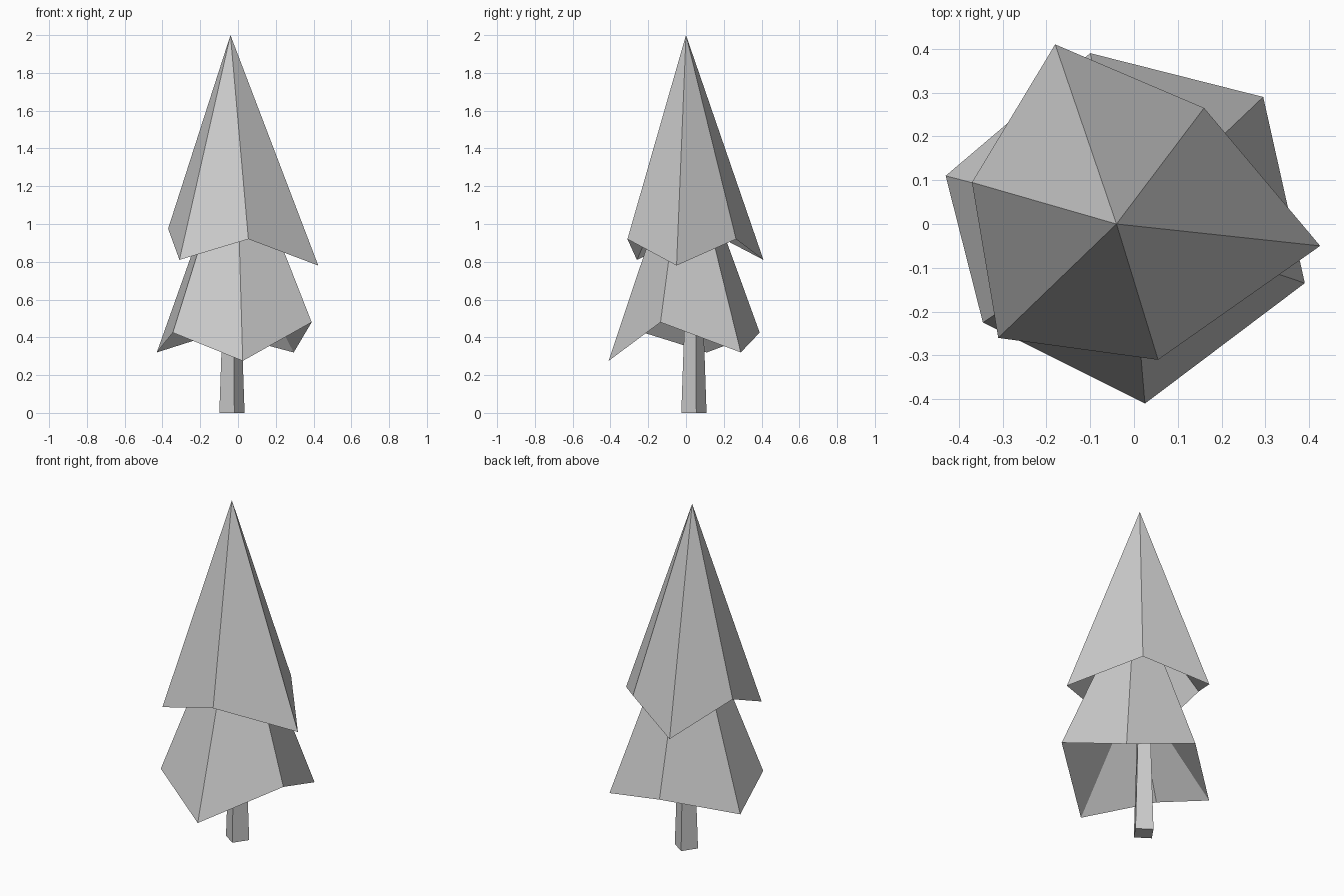
import bpy
import bmesh
from math import radians
from mathutils import Matrix, Vector

if "Cube" in bpy.data.objects:
    bpy.data.objects.remove(bpy.data.objects["Cube"], do_unlink=True)

# One plain material for the whole tree
grey = bpy.data.materials.new("pale_grey")
grey.use_nodes = True
colour = (0.6, 0.6, 0.6, 1)
grey.diffuse_color = colour
grey.node_tree.nodes["Principled BSDF"].inputs["Base Color"].default_value = colour


def finish(name, bm):
    """Turn a bmesh into a flat shaded object."""
    bmesh.ops.recalc_face_normals(bm, faces=bm.faces)
    mesh = bpy.data.meshes.new(name)
    bm.to_mesh(mesh)
    bm.free()
    mesh.materials.append(grey)
    obj = bpy.data.objects.new(name, mesh)
    bpy.context.collection.objects.link(obj)
    return obj


def foliage_tier(name, rim, tip, hollow):
    """Irregular pyramid: a jagged rim fanned up to the tip and to a raised hollow below."""
    bm = bmesh.new()
    ring = [bm.verts.new(point) for point in rim]
    top = bm.verts.new(tip)
    inner = bm.verts.new(hollow)
    for a, b in zip(ring, ring[1:] + ring[:1]):
        bm.faces.new((a, b, top))
        bm.faces.new((b, a, inner))
    return finish(name, bm)


# Upper foliage
foliage_tier(
    "upper_foliage",
    rim=[(-.18, .41, .81), (.16, .265, .92), (.425, -.05, .78),
         (.055, -.31, .92), (-.31, -.26, .81), (-.37, .095, .975)],
    tip=(-.04, 0, 2),
    hollow=(-.03, 0, 1.4),
)

# Lower foliage
foliage_tier(
    "lower_foliage",
    rim=[(-.1, .39, .425), (.295, .29, .32), (.39, -.135, .48),
         (.025, -.41, .275), (-.345, -.225, .425), (-.43, .11, .32)],
    tip=(-.01, 0, 1.5),
    hollow=(-.01, 0, .9),
)

# Tapered square trunk, turned a little and set off centre
height = .85
trunk = bmesh.new()
bmesh.ops.create_cone(
    trunk, cap_ends=True, segments=4,
    radius1=.068, radius2=.038, depth=height,
    matrix=Matrix.Translation(Vector((-.032, .042, height / 2)))
    @ Matrix.Rotation(radians(10.5), 4, "Z"),
)
finish("trunk", trunk)
